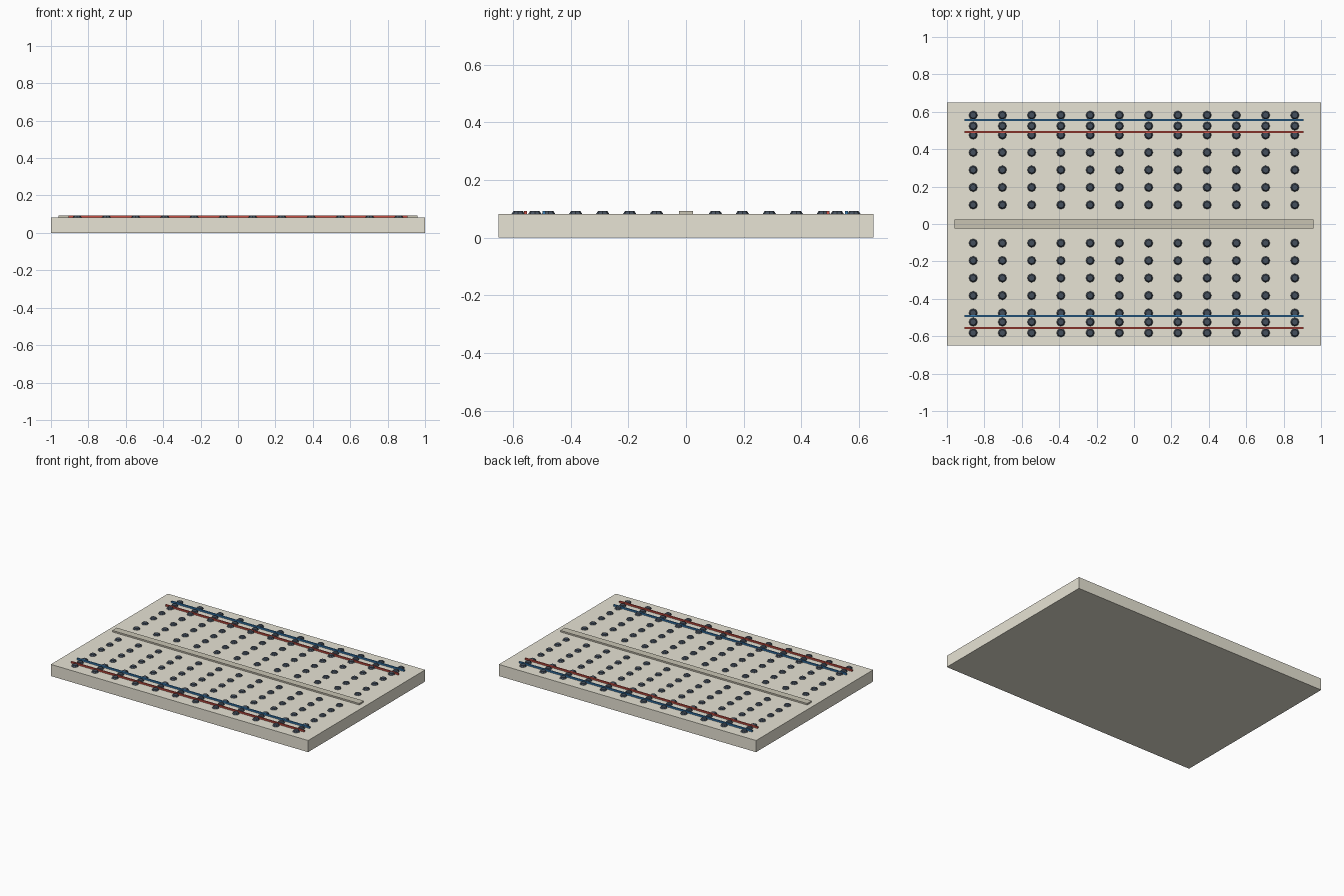
import bpy

if "Cube" in bpy.data.objects:
    bpy.data.objects.remove(bpy.data.objects["Cube"])


def material(name, rgb):
    m = bpy.data.materials.new(name)
    m.diffuse_color = (*rgb, 1)
    m.use_nodes = True
    m.node_tree.nodes["Principled BSDF"].inputs["Base Color"].default_value = m.diffuse_color
    return m


cream = material("cream_plastic", (0.80, 0.77, 0.66))
tan = material("channel_tan", (0.58, 0.55, 0.45))
dark = material("socket_dark", (0.06, 0.08, 0.11))
red = material("rail_red", (0.60, 0.08, 0.06))
blue = material("rail_blue", (0.04, 0.20, 0.45))


def box(name, x, y0, y1, z0, z1, mat):
    bpy.ops.mesh.primitive_cube_add(size=1, location=(0, (y0 + y1) / 2, (z0 + z1) / 2))
    ob = bpy.context.object
    ob.name = name
    ob.scale = (2 * x, y1 - y0, z1 - z0)
    bpy.ops.object.transform_apply(location=False, rotation=False)
    ob.data.materials.append(mat)
    return ob


# board slab and raised centre strip
box("board", 1.0, -0.65, 0.65, 0, 0.082, cream)
box("centre_strip", 0.96, -0.025, 0.025, 0.08, 0.0925, tan)

# coloured power rail stripes
for name, y, mat in (("back_blue_stripe", 0.556, blue), ("back_red_stripe", 0.492, red),
                     ("front_blue_stripe", -0.492, blue), ("front_red_stripe", -0.556, red)):
    box(name, 0.905, y - 0.005, y + 0.005, 0.082, 0.093, mat)

# one tapered socket, reused over the whole grid
bpy.ops.mesh.primitive_cone_add(vertices=8, radius1=0.024, radius2=0.0165, depth=0.011)
first = bpy.context.object
first.data.materials.append(dark)
mesh = first.data
bpy.data.objects.remove(first)

rows = [0.102 + 0.0935 * i for i in range(5)] + [0.524, 0.582]
for side in (-1, 1):
    for r, y in enumerate(rows):
        for c in range(12):
            ob = bpy.data.objects.new(f"socket_{'front' if side < 0 else 'back'}_{r}_{c}", mesh)
            ob.location = (-0.86 + c * 1.72 / 11, side * y, 0.0865)
            bpy.context.collection.objects.link(ob)
